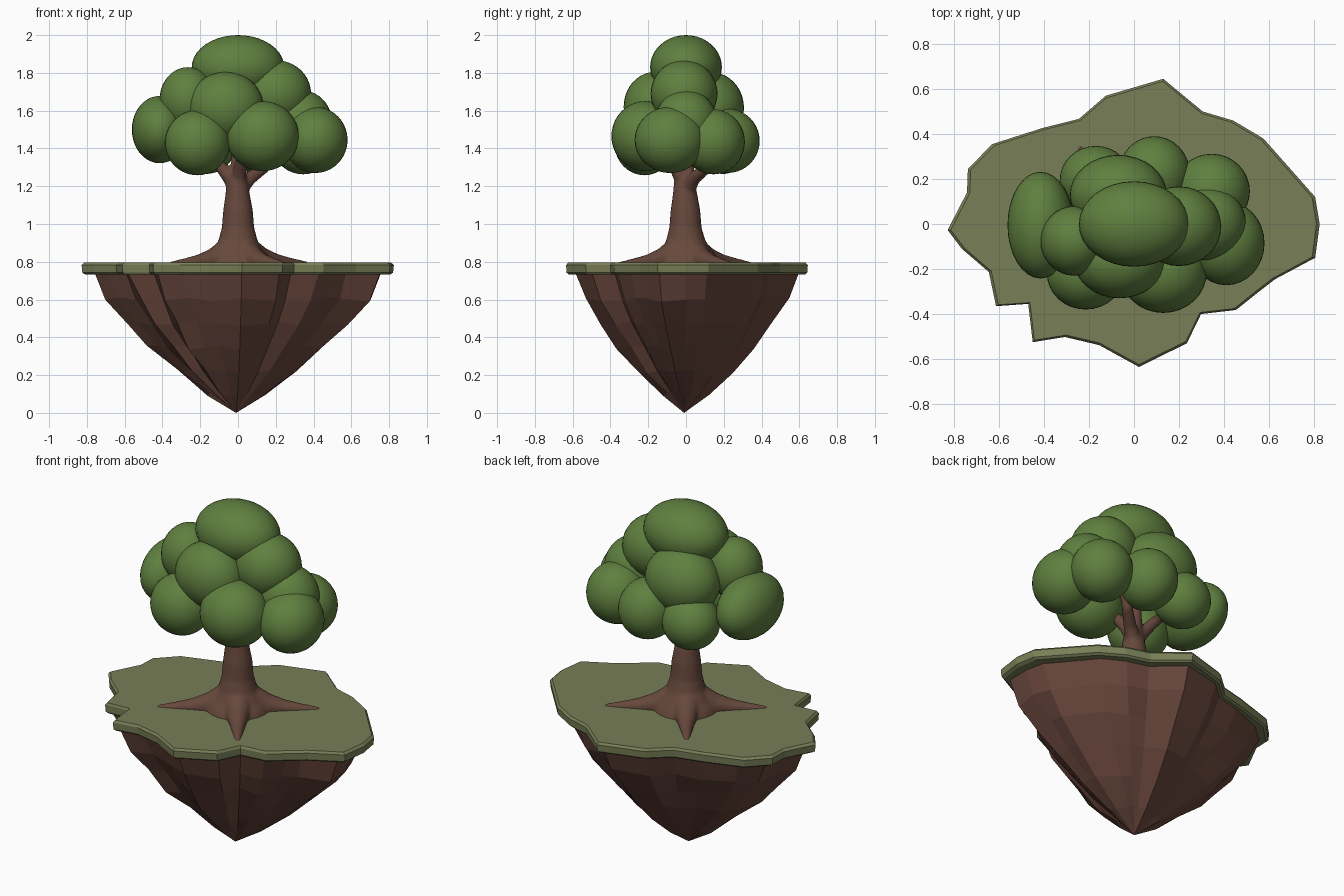
import bpy, bmesh, math, random
from mathutils import Vector

if "Cube" in bpy.data.objects:
    bpy.data.objects.remove(bpy.data.objects["Cube"])

random.seed(4)


def material(name, rgb):
    m = bpy.data.materials.new(name)
    m.diffuse_color = (*rgb, 1)
    m.use_nodes = True
    m.node_tree.nodes["Principled BSDF"].inputs["Base Color"].default_value = m.diffuse_color
    return m


LEAF = material("leaf_green", (0.115, 0.215, 0.05))
GRASS = material("grass_green", (0.19, 0.21, 0.095))
ROCK = material("rock_brown", (0.14, 0.062, 0.045))
BARK = material("bark_brown", (0.135, 0.065, 0.045))


def make_object(name, bm, mat):
    bmesh.ops.recalc_face_normals(bm, faces=bm.faces[:])
    me = bpy.data.meshes.new(name)
    bm.to_mesh(me)
    bm.free()
    me.materials.append(mat)
    ob = bpy.data.objects.new(name, me)
    bpy.context.collection.objects.link(ob)
    return ob


def loft(bm, rings, cap_start=True, cap_end=True):
    rows = [[bm.verts.new(p) for p in r] for r in rings]
    n = len(rows[0])
    for a, b in zip(rows, rows[1:]):
        for i in range(n):
            j = (i + 1) % n
            bm.faces.new((a[i], a[j], b[j], b[i]))
    if cap_start:
        bm.faces.new(rows[0][::-1])
    if cap_end:
        bm.faces.new(rows[-1])
    return rows


# island outline seen from above
OUTLINE = [(.825, 0), (.805, .12), (.575, .38), (.44, .46), (.305, .50), (.13, .645),
           (-.125, .57), (-.245, .467), (-.405, .427), (-.63, .355), (-.738, .245),
           (-.742, .14), (-.828, -.027), (-.765, -.11), (-.645, -.213), (-.613, -.365),
           (-.47, -.355), (-.45, -.525), (-.307, -.502), (-.155, -.538), (.022, -.635),
           (.235, -.53), (.298, -.40), (.453, -.382), (.547, -.307), (.627, -.245),
           (.805, -.15)]

# grass slab with a softened rim
bm = bmesh.new()
loft(bm, [[(x * s, y * s, z) for x, y in OUTLINE]
          for s, z in ((.975, .732), (.995, .742), (1, .782), (.983, .795))])
make_object("grass_slab", bm, GRASS)

# faceted rock cone hanging below
bm = bmesh.new()
rings = []
for s, z in ((.935, .74), (.85, .60), (.715, .475), (.57, .345), (.385, .22), (.19, .10)):
    ring = []
    for x, y in OUTLINE:
        k = s * random.uniform(.97, 1.02)
        dz = 0 if z > .7 else random.uniform(-.012, .012)
        ring.append((x * k - .008 * (1 - s), y * k, z + dz))
    rings.append(ring)
rows = loft(bm, rings, cap_end=False)
tip = bm.verts.new((-.01, -.01, 0))
for i, v in enumerate(rows[-1]):
    bm.faces.new((v, rows[-1][(i + 1) % len(rows[-1])], tip))
make_object("rock_base", bm, ROCK)


# trunk, roots and branches: tapered tubes fused by a remesh
def tube(bm, points, n=16):
    pts = [Vector(p[:3]) for p in points]
    rings = []
    for i, p in enumerate(pts):
        d = (pts[min(i + 1, len(pts) - 1)] - pts[max(i - 1, 0)]).normalized()
        u = d.cross(Vector((0, 1, 0)) if abs(d.z) > .7 else Vector((0, 0, 1))).normalized()
        v = d.cross(u)
        r = points[i][3]
        rings.append([p + r * (math.cos(t) * u + math.sin(t) * v)
                      for t in (2 * math.pi * k / n for k in range(n))])
    loft(bm, rings)


bm = bmesh.new()
tube(bm, [(0, 0, .76, .19), (0, 0, .82, .165), (0, 0, .86, .135), (0, -.002, .91, .105),
          (0, -.003, .98, .086), (0, -.003, 1.07, .079), (-.002, -.005, 1.15, .066),
          (-.005, -.008, 1.22, .056), (-.008, -.01, 1.27, .04)], 24)
for tx, ty in ((.38, .24), (-.37, -.25), (.25, -.36), (-.25, .35)):
    tube(bm, [(tx * f, ty * f, z, r) for f, z, r in
              ((.15, .84, .085), (.35, .81, .062), (.55, .797, .043),
               (.75, .79, .03), (.92, .787, .019), (1.03, .783, .010))])
for path in ([(0, 0, 1.17, .045), (.06, .04, 1.24, .036), (.14, .11, 1.30, .03), (.25, .15, 1.42, .024)],
             [(0, 0, 1.17, .045), (-.05, .0, 1.25, .036), (-.12, .02, 1.34, .03), (-.26, 0, 1.48, .024)],
             [(0, 0, 1.2, .045), (.01, -.05, 1.29, .036), (.04, -.13, 1.40, .028)],
             [(0, 0, 1.2, .045), (0, .01, 1.35, .036), (0, .02, 1.6, .028)]):
    tube(bm, path)
trunk = make_object("trunk_and_roots", bm, BARK)
rm = trunk.modifiers.new("fuse", 'REMESH')
rm.mode = 'VOXEL'
rm.voxel_size = .01
rm.use_smooth_shade = True
sm = trunk.modifiers.new("soften", 'SMOOTH')
sm.factor = .5
sm.iterations = 6

# leaf clumps: centre and radii
CLUMPS = {
    "top": ((0, 0, 1.83), (.245, .19, .17)),
    "front_middle": ((-.065, -.165, 1.62), (.2, .165, .185)),
    "front_low_left": ((-.215, -.22, 1.43), (.172, .16, .172)),
    "front_low_right": ((.13, -.215, 1.465), (.193, .18, .185)),
    "left": ((-.415, -.005, 1.5), (.147, .237, .178)),
    "left_upper": ((-.265, -.075, 1.66), (.15, .155, .17)),
    "right": ((.41, -.085, 1.445), (.17, .187, .175)),
    "right_upper": ((.2, -.01, 1.69), (.187, .177, .177)),
    "right_middle": ((.33, 0, 1.54), (.168, .165, .17)),
    "back_low_left": ((-.17, .195, 1.42), (.16, .152, .155)),
    "back_low_right": ((.09, .22, 1.44), (.16, .17, .17)),
    "back_right": ((.345, .145, 1.435), (.17, .167, .172)),
    "back_middle": ((-.07, .13, 1.615), (.215, .177, .19)),
}
for name, (c, r) in CLUMPS.items():
    bm = bmesh.new()
    bmesh.ops.create_uvsphere(bm, u_segments=32, v_segments=20, radius=1)
    for v in bm.verts:
        v.co = Vector([c[i] + r[i] * v.co[i] for i in range(3)])
    for f in bm.faces:
        f.smooth = True
    make_object("leaf_clump_" + name, bm, LEAF)
